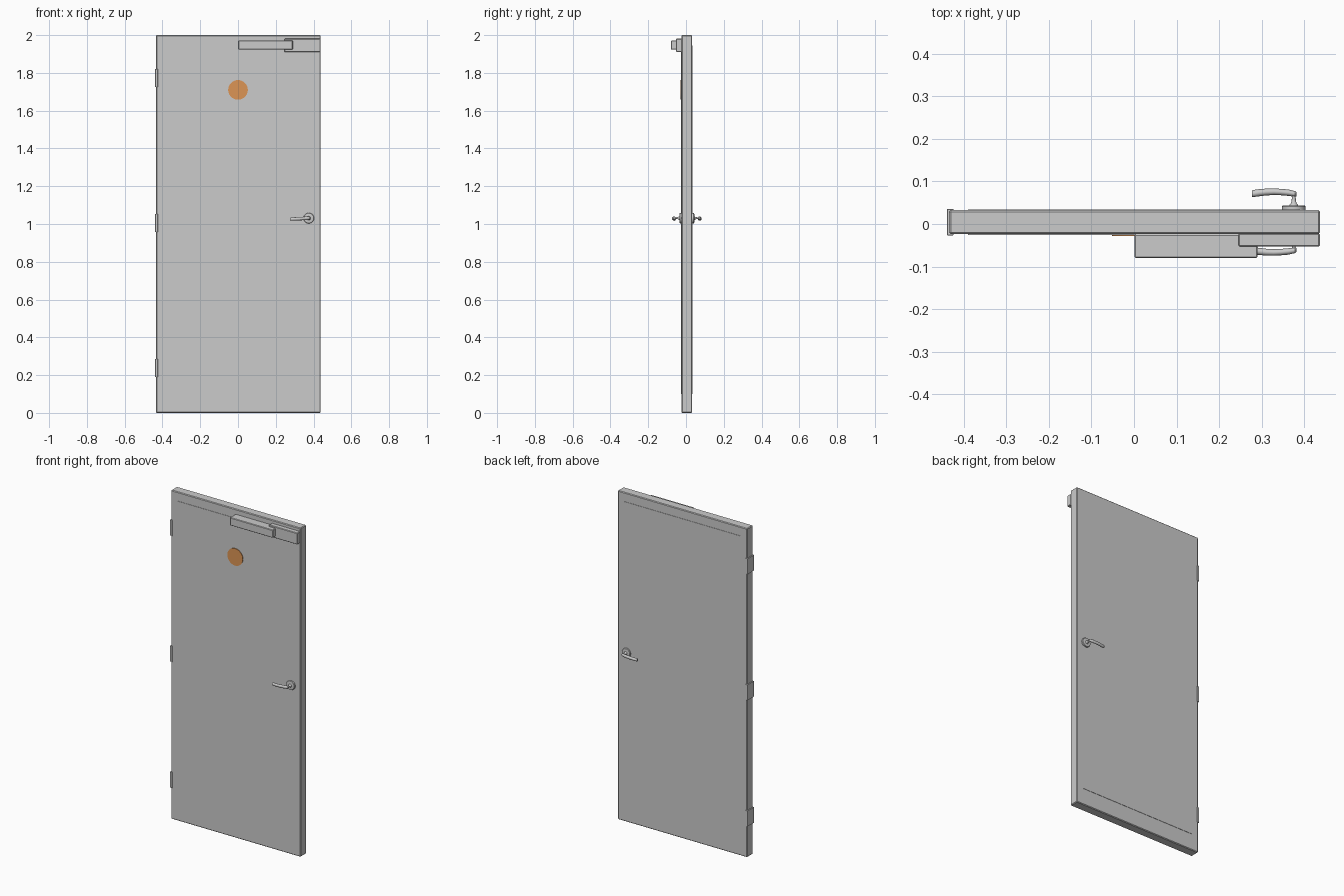
import bpy, bmesh, math
from mathutils import Vector

if "Cube" in bpy.data.objects:
    bpy.data.objects.remove(bpy.data.objects["Cube"])

MID_Y = 0.0045  # middle plane of the door leaf


def finish(name, bm, smooth=False):
    bmesh.ops.recalc_face_normals(bm, faces=bm.faces)
    me = bpy.data.meshes.new(name)
    bm.to_mesh(me)
    bm.free()
    ob = bpy.data.objects.new(name, me)
    bpy.context.collection.objects.link(ob)
    if smooth:
        bpy.ops.object.select_all(action='DESELECT')
        ob.select_set(True)
        bpy.context.view_layer.objects.active = ob
        bpy.ops.object.shade_smooth_by_angle(angle=math.radians(35))
    return ob


def box(name, x, y, z, bevel=0.0):
    bm = bmesh.new()
    bmesh.ops.create_cube(bm, size=1)
    for v in bm.verts:
        v.co = Vector([(r[0] + r[1]) / 2 + c * (r[1] - r[0])
                       for c, r in zip(v.co, (x, y, z))])
    if bevel:
        bmesh.ops.bevel(bm, geom=bm.edges[:], offset=bevel, segments=1,
                        affect='EDGES', profile=0.5)
    return finish(name, bm)


def loft(name, rings, u, v, sides=16):
    """Rings are (centre, half width along u, half height along v)."""
    bm = bmesh.new()
    u, v = Vector(u), Vector(v)
    loops = []
    for c, a, b in rings:
        loops.append([bm.verts.new(Vector(c)
                      + u * (a * math.cos(2 * math.pi * i / sides))
                      + v * (b * math.sin(2 * math.pi * i / sides)))
                      for i in range(sides)])
    for p, q in zip(loops, loops[1:]):
        for i in range(sides):
            j = (i + 1) % sides
            bm.faces.new((p[i], p[j], q[j], q[i]))
    bm.faces.new(loops[0])
    bm.faces.new(loops[-1])
    return finish(name, bm, True)


# Door leaf with chamfered edges and a thin skin on each face
box("door_leaf", (-0.434, 0.437), (-0.0235, 0.0325), (0, 2), 0.004)
for side, y in (("front", (-0.0255, -0.02)), ("back", (0.029, 0.0345))):
    box(side + "_skin", (-0.39, 0.39), y, (0.1, 1.945))

# Hinges wrapping the left edge
for i, z in enumerate((0.238, 1.005, 1.772)):
    box(f"hinge_{i + 1}", (-0.439, -0.424), (-0.0265, 0.0355),
        (z - 0.048, z + 0.048), 0.001)

# Door closer: mounting body and main housing
box("closer_mount", (0.245, 0.436), (-0.053, -0.022), (1.911, 1.981), 0.003)
box("closer_housing", (0.001, 0.29), (-0.08, -0.024), (1.923, 1.971), 0.003)

# Round orange sign
sign = loft("round_sign", [((0, -0.022, 1.71), 0.052, 0.052),
                           ((0, -0.0285, 1.71), 0.052, 0.052)],
            (1, 0, 0), (0, 0, 1), 48)
mat = bpy.data.materials.new("orange")
mat.diffuse_color = (0.72, 0.30, 0.09, 1)
mat.use_nodes = True
mat.node_tree.nodes["Principled BSDF"].inputs["Base Color"].default_value = mat.diffuse_color
sign.data.materials.append(mat)

# Handles, mirrored about the door's middle plane
HX, HZ = 0.375, 1.031
ROSE = [(0.026, 0.028), (0.036, 0.028), (0.0385, 0.026), (0.0395, 0.020)]
STEM = [(0.036, 0.011), (0.040, 0.010), (0.044, 0.007), (0.050, 0.005),
        (0.058, 0.0045), (0.068, 0.005)]
LEVER = [(0.381, 0.0655, 0.005, 0.005), (0.378, 0.0660, 0.0068, 0.0085),
         (0.362, 0.0690, 0.0075, 0.0092), (0.345, 0.0705, 0.0075, 0.0092),
         (0.328, 0.0712, 0.0077, 0.0090), (0.310, 0.0706, 0.0080, 0.0088),
         (0.293, 0.0688, 0.0083, 0.0088), (0.279, 0.0668, 0.0083, 0.0088),
         (0.277, 0.0665, 0.0070, 0.0075)]
for side, s in (("back", 1), ("front", -1)):
    for part, prof in (("rose", ROSE), ("stem", STEM)):
        loft(f"{side}_handle_{part}",
             [((HX, MID_Y + s * y, HZ), r, r) for y, r in prof],
             (1, 0, 0), (0, 0, 1), 24)
    loft(f"{side}_handle_lever",
         [((x, MID_Y + s * y, HZ - 0.05 * (0.38 - x)), a, b)
          for x, y, a, b in LEVER], (0, 1, 0), (0, 0, 1))
